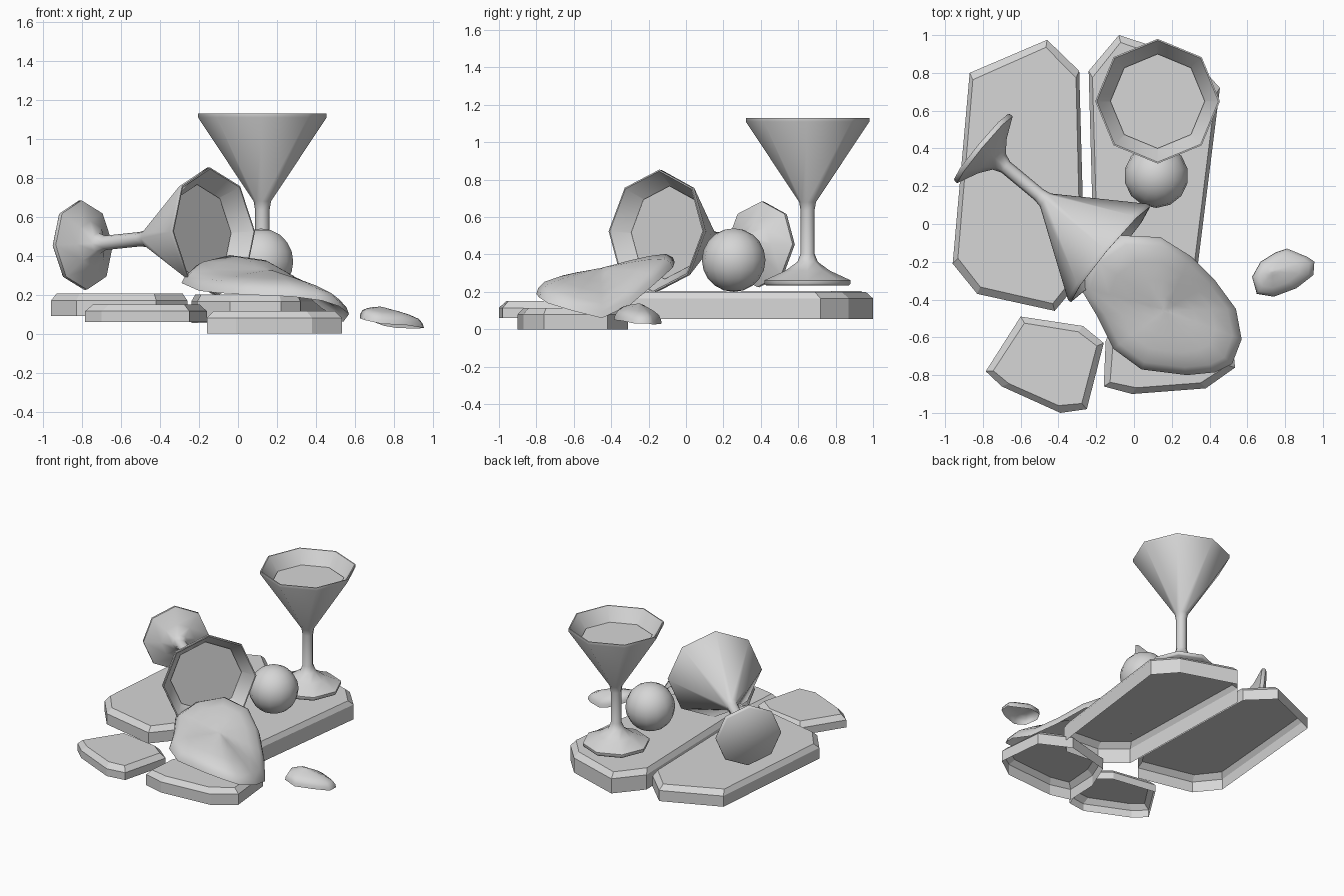
import bpy, math
from mathutils import Vector, Matrix

if "Cube" in bpy.data.objects:
    bpy.data.objects.remove(bpy.data.objects["Cube"])

grey = bpy.data.materials.new("plain_grey")
grey.diffuse_color = (0.67, 0.67, 0.67, 1)
grey.use_nodes = True
grey.node_tree.nodes["Principled BSDF"].inputs["Base Color"].default_value = grey.diffuse_color


def loft(name, rings, cap_start=False, smooth=None):
    """Skin equal rings of points (counter-clockwise, bottom up), last ring capped."""
    n = len(rings[0])
    verts = [tuple(p) for r in rings for p in r]
    faces = []
    for k in range(len(rings) - 1):
        a, b = k * n, (k + 1) * n
        for i in range(n):
            j = (i + 1) % n
            faces.append((a + i, a + j, b + j, b + i))
    if cap_start:
        faces.append(tuple(reversed(range(n))))
    faces.append(tuple(range(len(verts) - n, len(verts))))
    me = bpy.data.meshes.new(name)
    me.from_pydata(verts, [], faces)
    me.materials.append(grey)
    ob = bpy.data.objects.new(name, me)
    bpy.context.collection.objects.link(ob)
    if smooth:
        shade(ob, smooth)
    return ob


def shade(ob, angle):
    bpy.ops.object.select_all(action='DESELECT')
    ob.select_set(True)
    bpy.context.view_layer.objects.active = ob
    bpy.ops.object.shade_smooth_by_angle(angle=math.radians(angle))


def ccw(pts):
    area = sum(p[0] * q[1] - q[0] * p[1] for p, q in zip(pts, pts[1:] + pts[:1]))
    return pts if area > 0 else pts[::-1]


# Paving slabs: open underneath, bevelled along the top edge
def slab(name, outline, z0, z1):
    pts = [Vector(p) for p in ccw(outline)]
    c = sum(pts, Vector((0, 0))) / len(pts)
    inner = [p + (c - p).normalized() * 0.04 for p in pts]
    loft(name, [[(p.x, p.y, z0) for p in pts],
                [(p.x, p.y, z1 - 0.035) for p in pts],
                [(p.x, p.y, z1) for p in inner]])


slab("slab_back_left", [(-0.87, 0.80), (-0.46, 0.975), (-0.29, 0.81), (-0.26, -0.27),
                        (-0.42, -0.46), (-0.83, -0.37), (-0.96, -0.21)], 0.09, 0.205)
slab("slab_back_right", [(-0.24, 0.81), (-0.08, 1.0), (0.32, 0.87), (0.455, 0.72),
                         (0.32, -0.36), (0.22, -0.45), (-0.04, -0.43), (-0.21, -0.29)], 0.055, 0.2)
slab("slab_front_left", [(-0.60, -0.49), (-0.27, -0.54), (-0.16, -0.63), (-0.25, -0.98),
                         (-0.39, -1.0), (-0.70, -0.86), (-0.785, -0.78)], 0.06, 0.15)
slab("slab_front_right", [(-0.16, -0.86), (-0.01, -0.90), (0.38, -0.87), (0.535, -0.76),
                          (0.50, -0.42), (0.28, -0.31), (-0.06, -0.40), (-0.15, -0.62)], 0.0, 0.115)


# Stemmed glasses: eight-sided thin-walled bowl, with the drink as a separate cone inside
GLASS = [(0.222, 0), (0.23, 0.008), (0.23, 0.027), (0.12, 0.078), (0.055, 0.125), (0.037, 0.17),
         (0.037, 0.40), (0.045, 0.445), (0.33, 0.875), (0.33, 0.895), (0.322, 0.895), (0.02, 0.44)]
DRINK = [(0.01, 0.445), (0.25, 0.80), (0.25, 0.802)]


def turned(name, profile, foot, axis):
    rings = [[(r * math.cos(k * math.pi / 4), r * math.sin(k * math.pi / 4), z)
              for k in range(8)] for r, z in profile]
    ob = loft(name, rings, cap_start=True, smooth=50)
    rot = Matrix.Identity(4)
    if abs(axis[2]) < 0.99:
        rot = Vector(axis).to_track_quat('Z', 'Y').to_matrix().to_4x4()
    ob.data.transform(Matrix.Translation(foot) @ rot)


for label, foot, axis in (("standing", (0.125, 0.65, 0.235), (0, 0, 1)),
                          ("tipped", (-0.81, 0.41, 0.453), (0.767, -0.637, 0.08))):
    turned(label + "_glass", GLASS, foot, axis)
    turned(label + "_drink", DRINK, foot, axis)

# Round fruit
bpy.ops.mesh.primitive_uv_sphere_add(segments=14, ring_count=10, radius=0.17,
                                     location=(0.118, 0.255, 0.37))
ball = bpy.context.object
ball.name = "ball"
ball.data.materials.append(grey)
shade(ball, 60)


# Domed shells: a rim line bulging to a crown, open underneath
def shell(name, rim, crown, edge, shift=0.0):
    pts = [Vector(p) for p in ccw(rim)]
    c = sum(pts, Vector()) / len(pts)
    c.z = crown
    c.x += shift
    rings = []
    for s, lift in ((1, 0), (0.97, 0.55), (0.88, 1), (0.65, 1.05), (0.4, 0.9), (0.18, 0.7), (0.05, 0.6)):
        rings.append([c.lerp(p, s) + Vector((0, 0, edge * lift)) for p in pts])
    loft(name, rings, smooth=80)


shell("large_shell", [(-0.07, -0.06, .36), (0.14, -0.07, .33), (0.30, -0.17, .24), (0.43, -0.30, .13),
                      (0.54, -0.45, .06), (0.57, -0.61, .10), (0.52, -0.74, .14), (0.43, -0.785, .17),
                      (0.28, -0.80, .19), (0.04, -0.77, .20), (-0.11, -0.66, .21), (-0.20, -0.48, .22),
                      (-0.29, -0.33, .26), (-0.23, -0.17, .32)], 0.30, 0.05)
shell("small_shell", [(0.955, -0.20, .03), (0.95, -0.27, .03), (0.86, -0.34, .045), (0.74, -0.385, .05),
                      (0.65, -0.37, .07), (0.625, -0.28, .08), (0.67, -0.20, .07), (0.75, -0.15, .04),
                      (0.81, -0.13, .03), (0.92, -0.175, .025)], 0.12, 0.035, -0.06)
